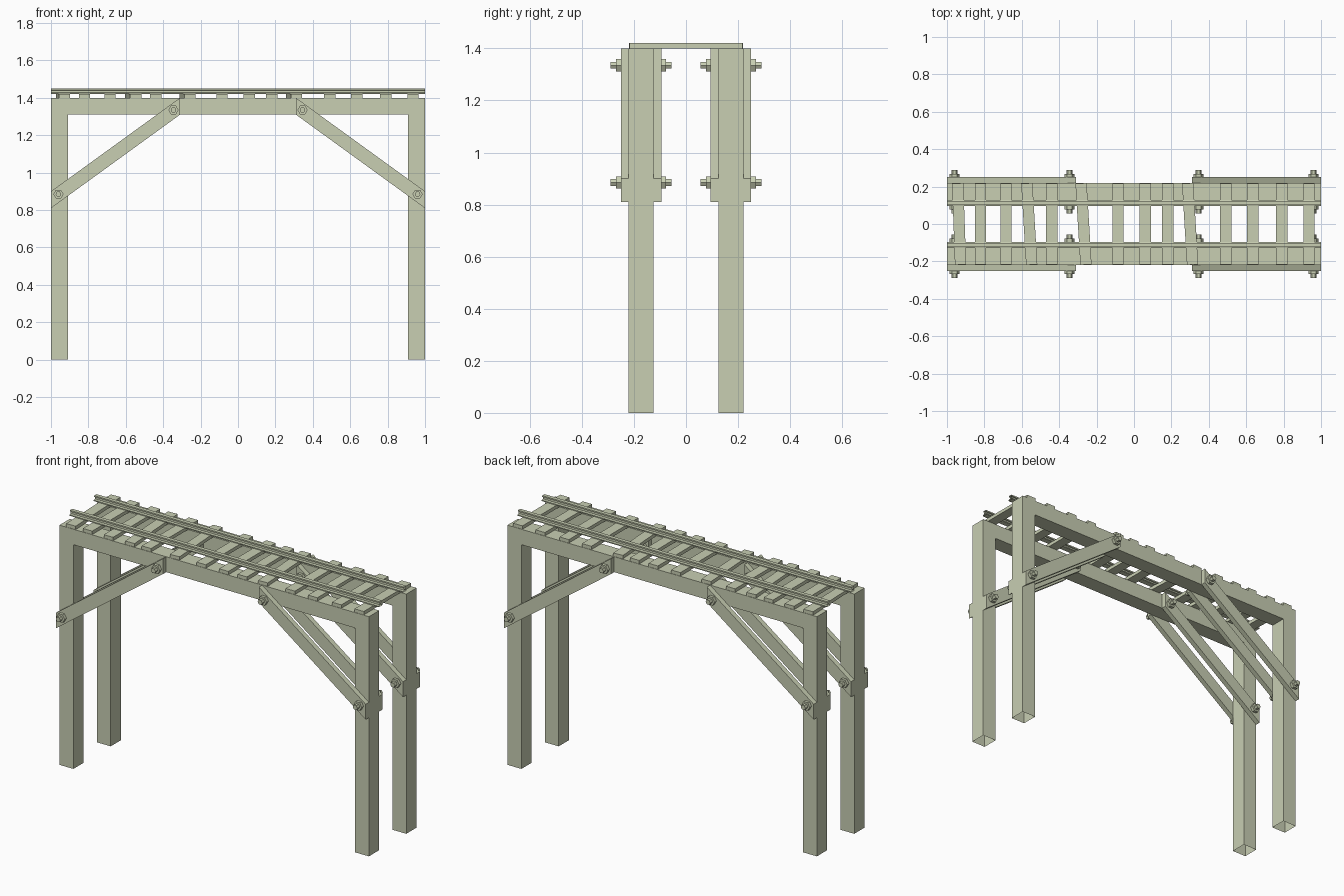
import bpy, bmesh, math
from mathutils import Vector, Matrix

if "Cube" in bpy.data.objects:
    bpy.data.objects.remove(bpy.data.objects["Cube"])

wood = bpy.data.materials.new("pale_grey_green")
wood.diffuse_color = (0.58, 0.62, 0.45, 1)
wood.use_nodes = True
wood.node_tree.nodes["Principled BSDF"].inputs["Base Color"].default_value = wood.diffuse_color


def finish(name, bm):
    bmesh.ops.recalc_face_normals(bm, faces=bm.faces)
    me = bpy.data.meshes.new(name)
    bm.to_mesh(me)
    bm.free()
    me.materials.append(wood)
    ob = bpy.data.objects.new(name, me)
    bpy.context.collection.objects.link(ob)
    return ob


def prism(bm, pts, offset):
    """Extrude a closed 3D outline along offset; returns the side faces and caps."""
    a = [bm.verts.new(p) for p in pts]
    b = [bm.verts.new(Vector(p) + Vector(offset)) for p in pts]
    n = len(pts)
    sides = [bm.faces.new((a[i], a[(i + 1) % n], b[(i + 1) % n], b[i])) for i in range(n)]
    caps = [bm.faces.new(a[::-1]), bm.faces.new(b)]
    return sides, caps


# Portal frames: two legs and a beam each, hollow at the feet
OUT, IN = 0.22, 0.125
for label, s in (("front", -1), ("back", 1)):
    bm = bmesh.new()
    outline = [(-1, 0), (-.91, 0), (-.91, 1.31), (.91, 1.31), (.91, 0), (1, 0), (1, 1.4), (-1, 1.4)]
    sides, caps = prism(bm, [(x, s * IN, z) for x, z in outline], (0, s * (OUT - IN), 0))
    bmesh.ops.recalc_face_normals(bm, faces=bm.faces)
    bmesh.ops.delete(bm, geom=[sides[0], sides[4]], context='FACES')
    finish(label + "_frame", bm)

    # Diagonal braces on both faces of each frame, with bolts
    for side, m in (("left", -1), ("right", 1)):
        for face, y, d in (("outer", OUT, 1), ("inner", IN, -1)):
            tag = f"{label}_{side}_{face}"
            bm = bmesh.new()
            par = [(1, .81), (1, .90), (.31, 1.40), (.31, 1.31)]
            prism(bm, [(m * x, s * y, z) for x, z in par], (0, s * d * .03, 0))
            finish(tag + "_brace", bm)
            bm = bmesh.new()
            for x, z in ((.96, .885), (.345, 1.335)):
                for r, y0, length in ((.027, .03, .018), (.015, .048, .022)):
                    ring = [(m * x + r * math.cos(k * math.pi / 3), s * (y + d * y0),
                             z + r * math.sin(k * math.pi / 3)) for k in range(6)]
                    prism(bm, ring, (0, s * d * length, 0))
            finish(tag + "_bolts", bm)

# Sleepers, some laid slightly askew
ties = [(-.935, .035), (-.82, 0), (-.685, 0), (-.56, .06), (-.44, 0), (-.27, .06), (-.086, 0),
        (.06, 0), (.18, 0), (.30, .06), (.49, 0), (.635, 0), (.79, 0), (.935, 0)]
for i, (x, ang) in enumerate(ties):
    bm = bmesh.new()
    mat = (Matrix.Translation((x, 0, 1.41)) @ Matrix.Rotation(ang, 4, 'Z')
           @ Matrix.Diagonal((.06, .435, .02, 1)))
    bmesh.ops.create_cube(bm, size=1, matrix=mat)
    finish(f"sleeper_{i + 1}", bm)

# Rails: I-shaped profile with open ends
half = [(.016, 1.42), (.016, 1.426), (.005, 1.429), (.005, 1.440), (.011, 1.442), (.011, 1.45)]
profile = half + [(-y, z) for y, z in reversed(half)]
for label, s in (("front", -1), ("back", 1)):
    bm = bmesh.new()
    sides, caps = prism(bm, [(-1, s * .112 + y, z) for y, z in profile], (2, 0, 0))
    bmesh.ops.recalc_face_normals(bm, faces=bm.faces)
    bmesh.ops.delete(bm, geom=caps, context='FACES_ONLY')
    finish(label + "_rail", bm)
